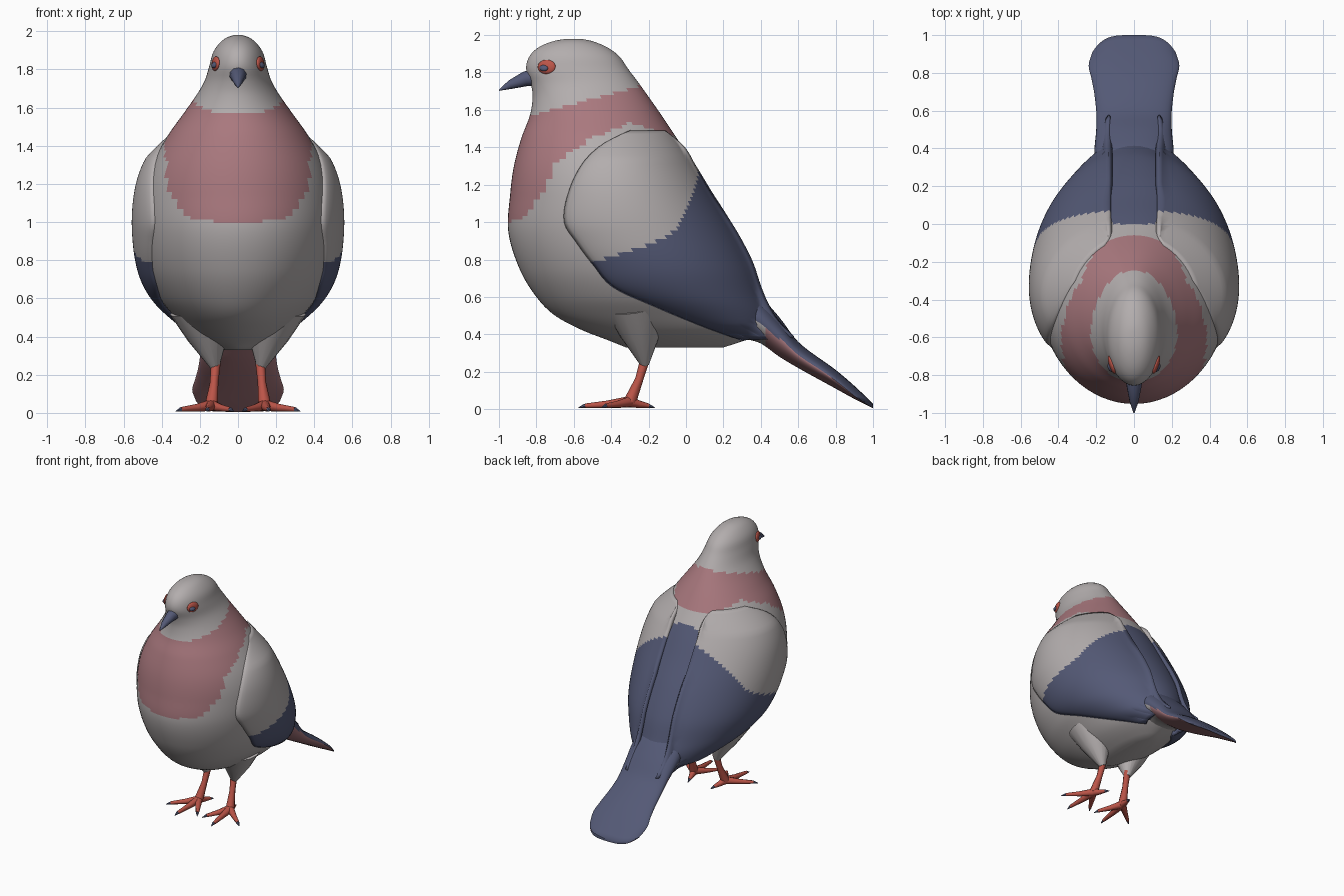
import bpy, bmesh, math
from mathutils import Vector

if "Cube" in bpy.data.objects:
    bpy.data.objects.remove(bpy.data.objects["Cube"])


def material(name, rgb):
    m = bpy.data.materials.new(name)
    m.diffuse_color = (*rgb, 1)
    m.use_nodes = True
    m.node_tree.nodes["Principled BSDF"].inputs["Base Color"].default_value = m.diffuse_color
    return m


GREY = material("soft grey", (0.45, 0.42, 0.42))
PINK = material("dusky pink", (0.40, 0.19, 0.21))
BLUE = material("slate blue", (0.088, 0.10, 0.18))
RED = material("coral red", (0.50, 0.09, 0.065))


def curve(table, t):
    """Smooth interpolation of rows (key, value, value...) at key t."""
    n = len(table)
    t = min(max(t, table[0][0]), table[-1][0])
    i = next(k for k in range(n - 1) if t <= table[k + 1][0])
    a, b = table[i], table[i + 1]
    p, q = table[max(i - 1, 0)], table[min(i + 2, n - 1)]
    h = b[0] - a[0]
    u = (t - a[0]) / h
    out = []
    for c in range(1, len(a)):
        ma = (b[c] - p[c]) / (b[0] - p[0]) * h
        mb = (q[c] - a[c]) / (q[0] - a[0]) * h
        out.append((2*u**3 - 3*u*u + 1) * a[c] + (u**3 - 2*u*u + u) * ma
                   + (3*u*u - 2*u**3) * b[c] + (u**3 - u*u) * mb)
    return out


def linear(points, t):
    for (a, va), (b, vb) in zip(points, points[1:]):
        if t <= b:
            return va + (vb - va) * max(0, (t - a) / (b - a))
    return points[-1][1]


def loft(name, rows, mats, rule=None, closed=True, angle=50):
    """Skin rows of points; closed rows are capped at both ends."""
    bm = bmesh.new()
    vs = [[bm.verts.new(p) for p in row] for row in rows]
    n = len(rows[0])
    for r0, r1 in zip(vs, vs[1:]):
        for i in range(n if closed else n - 1):
            j = (i + 1) % n
            bm.faces.new((r0[i], r0[j], r1[j], r1[i]))
    if closed:
        bm.faces.new(vs[0])
        bm.faces.new(vs[-1])
    bmesh.ops.recalc_face_normals(bm, faces=bm.faces)
    me = bpy.data.meshes.new(name)
    bm.to_mesh(me)
    bm.free()
    ob = bpy.data.objects.new(name, me)
    bpy.context.collection.objects.link(ob)
    for m in mats:
        me.materials.append(m)
    if rule:
        for f in me.polygons:
            f.material_index = rule(f.center, f.normal)
    bpy.ops.object.select_all(action='DESELECT')
    bpy.context.view_layer.objects.active = ob
    ob.select_set(True)
    bpy.ops.object.shade_smooth_by_angle(angle=math.radians(angle))
    return ob


def rod(name, points, mat, sides=8):
    """Tapered tube through (x, y, z, radius) points."""
    axis = (Vector(points[-1][:3]) - Vector(points[0][:3])).normalized()
    u = axis.orthogonal().normalized()
    v = axis.cross(u)
    rows = [[Vector(p[:3]) + p[3] * (u * math.cos(a) + v * math.sin(a))
             for a in (2 * math.pi * i / sides for i in range(sides))] for p in points]
    return loft(name, rows, [mat])


def mirror(ob):
    ob.modifiers.new("mirror", 'MIRROR')


# Body and head: height, front y, back y, half width
BODY = [(0.33, -0.32, 0.20, 0.08), (0.37, -0.42, 0.32, 0.17), (0.42, -0.55, 0.42, 0.25),
        (0.50, -0.70, 0.44, 0.33), (0.60, -0.80, 0.41, 0.41), (0.75, -0.89, 0.36, 0.475),
        (0.95, -0.95, 0.26, 0.50), (1.15, -0.94, 0.14, 0.49), (1.30, -0.92, 0.05, 0.45),
        (1.45, -0.88, -0.05, 0.37), (1.57, -0.835, -0.13, 0.285), (1.67, -0.82, -0.20, 0.215),
        (1.74, -0.83, -0.25, 0.175), (1.82, -0.855, -0.31, 0.15), (1.89, -0.835, -0.36, 0.13),
        (1.94, -0.78, -0.43, 0.095), (1.97, -0.70, -0.51, 0.055), (1.98, -0.64, -0.56, 0.02)]


def body_ring(z, sides=72):
    f, b, w = curve(BODY, z)
    return [(w * math.sin(a), (f + b) / 2 - (b - f) / 2 * math.cos(a), z)
            for a in (2 * math.pi * i / sides for i in range(sides))]


def body_x(y, z):
    f, b, w = curve(BODY, z)
    return w * math.sqrt(max(0, 1 - ((2 * y - f - b) / (b - f)) ** 2))


BIB = [(-0.95, 1.0), (-0.86, 1.03), (-0.74, 1.2), (-0.7, 1.32),
       (-0.5, 1.45), (-0.3, 1.53), (0.0, 1.44)]


def body_colour(c, n):
    if linear(BIB, c.y) < c.z < 1.57 + 0.27 * (c.y + 0.83):
        return 1
    return 2 if c.y > 0.0 and c.z > 0.52 - 0.3 * c.y else 0


levels = [0.33 + 1.62 * i / 90 for i in range(91)] + [1.96, 1.97, 1.975, 1.98]
loft("body", [body_ring(z) for z in levels], [GREY, PINK, BLUE], body_colour)

# Folded wings hugging the body: height, front y, back y
WING = [(0.38, 0.30, 0.57), (0.46, 0.08, 0.49), (0.56, -0.16, 0.43), (0.66, -0.38, 0.39),
        (0.78, -0.49, 0.35), (0.90, -0.58, 0.29), (1.00, -0.64, 0.23), (1.15, -0.62, 0.13),
        (1.30, -0.55, 0.04), (1.40, -0.45, -0.02), (1.48, -0.30, -0.12)]


def wing_row(z, n=40):
    f, b = curve(WING, z)
    edge = min(1, (1.48 - z) / 0.15, (z - 0.34) / 0.1)
    row = []
    for i in range(n + 1):
        t = i / n
        y = f + (b - f) * t
        bulge = 0.06 * abs(math.sin(math.pi * t)) ** 0.5 * edge
        row.append((max(body_x(y, z), 0.14) + bulge - 0.015, y, z))
    return row


def wing_colour(c, n):
    return 1 if c.z < linear([(-0.5, 0.79), (-0.2, 0.88), (-0.08, 0.94), (0.0, 1.06),
                              (0.06, 1.25), (0.1, 1.5)], c.y) else 0


wing = loft("wing", [wing_row(0.38 + 1.10 * i / 50) for i in range(51)],
            [GREY, BLUE], wing_colour, closed=False)
solid = wing.modifiers.new("thickness", 'SOLIDIFY')
solid.thickness = 0.03
solid.offset = 0
mirror(wing)

# Tail: y, top z, bottom z, half width
TAIL = [(0.20, 0.74, 0.38, 0.20), (0.38, 0.62, 0.36, 0.21), (0.50, 0.49, 0.28, 0.20),
        (0.60, 0.36, 0.22, 0.20), (0.80, 0.21, 0.11, 0.225), (0.90, 0.125, 0.055, 0.24),
        (1.00, 0.03, 0.005, 0.22)]


def tail_ring(y, sides=40):
    top, low, w = curve(TAIL, y)
    ring = []
    for i in range(sides):
        a = 2 * math.pi * i / sides
        c = math.cos(a)
        trim = 0.09 * max(0, (y - 0.7) / 0.3) * c ** 4
        ring.append((w * c, y - trim, (top + low) / 2 + (top - low) / 2 * math.sin(a) + trim * 0.5))
    return ring


def tail_colour(c, n):
    if n.z > -0.15:
        return 0
    return 1 if c.y > 0.42 else 2


loft("tail", [tail_ring(0.2 + 0.8 * i / 32) for i in range(33)], [BLUE, PINK, GREY], tail_colour)

# Beak with a slight downward hook
rod("beak", [(0, -0.80, 1.775, 0.05), (0, -0.86, 1.765, 0.04),
             (0, -0.94, 1.735, 0.024), (0, -1.0, 1.705, 0.003)], BLUE, 10)


# Eyes: flattened red balls with dark pupils
def eye(name, loc, size, mat):
    bpy.ops.mesh.primitive_uv_sphere_add(segments=20, ring_count=12, radius=1)
    ob = bpy.context.object
    ob.name = name
    for v in ob.data.vertices:
        x, y, z = (v.co[k] * size[k] for k in range(3))
        v.co = (loc[0] + x + 0.3 * y, loc[1] + y, loc[2] + z - 0.35 * x)
    ob.data.materials.append(mat)
    bpy.ops.object.shade_smooth()
    mirror(ob)


eye("eye", (0.117, -0.745, 1.83), (0.016, 0.048, 0.038), RED)
eye("pupil", (0.121, -0.76, 1.825), (0.018, 0.024, 0.017), BLUE)

# Feathered thighs, legs, toes and claws
mirror(rod("thigh", [(0.19, -0.27, 0.55, 0.17), (0.155, -0.24, 0.40, 0.11),
                     (0.12, -0.22, 0.235, 0.022)], GREY, 16))
ANKLE = (0.14, -0.30, 0.04)
mirror(rod("leg", [(0.115, -0.215, 0.28, 0.026), (0.125, -0.25, 0.16, 0.022),
                   (*ANKLE, 0.034)], RED))
TOES = {"outer_toe": (0.30, -0.43), "middle_toe": (0.16, -0.54),
        "inner_toe": (0.04, -0.46), "back_toe": (0.11, -0.20)}
for name, (x, y) in TOES.items():
    tip = Vector((x, y, 0.018))
    base = Vector(ANKLE)
    mid = base.lerp(tip, 0.5)
    claw = tip + (tip - base).normalized() * 0.035
    mirror(rod(name, [(*base, 0.03), (mid.x, mid.y, 0.026, 0.02), (*tip, 0.012)], RED))
    mirror(rod(name.replace("toe", "claw"), [(*tip, 0.012), (claw.x, claw.y, 0.008, 0.002)], BLUE, 6))
